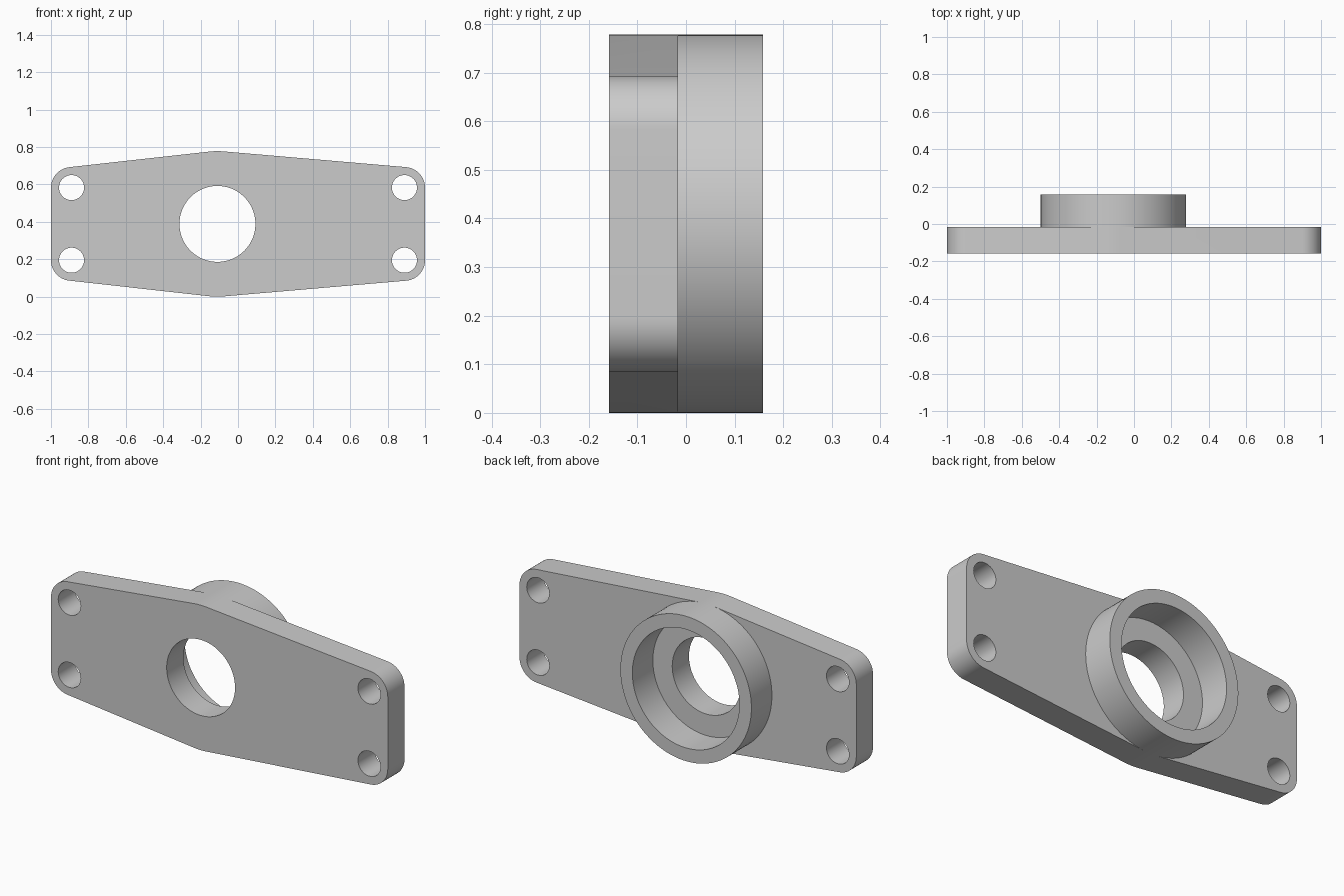
import bpy, bmesh
from math import cos, sin, pi, radians
from mathutils import Vector
from mathutils.geometry import convex_hull_2d

if "Cube" in bpy.data.objects:
    bpy.data.objects.remove(bpy.data.objects["Cube"])

FRONT, SEAT, BACK = -0.158, -0.016, 0.158   # plate front, plate back, collar rim
CX, CZ = -0.11, 0.389                       # bore centre
bm = bmesh.new()
cache = {}


def vert(p, y):
    key = (round(p[0], 5), round(p[1], 5), y)
    if key not in cache:
        cache[key] = bm.verts.new((p[0], y, p[1]))
    return cache[key]


def circle(x, z, r, n):
    return [(x + r * cos(2 * pi * i / n), z + r * sin(2 * pi * i / n)) for i in range(n)]


def pairs(loop):
    return list(zip(loop, loop[1:] + loop[:1]))


def wall(loop, y0, y1):
    for a, b in pairs(loop):
        bm.faces.new((vert(a, y0), vert(b, y0), vert(b, y1), vert(a, y1)))


def cap(segments, y):
    edges = []
    for a, b in segments:
        va, vb = vert(a, y), vert(b, y)
        edges.append(bm.edges.get((va, vb)) or bm.edges.new((va, vb)))
    bmesh.ops.triangle_fill(bm, edges=edges, use_beauty=True, normal=Vector((0, 1, 0)))


# Profiles: collar, counterbore, bore, bolt holes
collar = circle(CX, CZ, 0.389, 128)
counterbore = circle(CX, CZ, 0.318, 128)
bore = circle(CX, CZ, 0.203, 128)
corners = [(sx * 0.89, CZ + sz * 0.194) for sx in (-1, 1) for sz in (-1, 1)]
holes = [circle(x, z, 0.067, 48) for x, z in corners]

# Plate outline: tangent hull around the corner rounds and the collar
points = collar + [p for x, z in corners for p in circle(x, z, 0.11, 64)]
outline = [points[i] for i in convex_hull_2d([Vector(p) for p in points])]

# Walls
wall(outline, FRONT, SEAT)
wall(collar, SEAT, BACK)
wall(counterbore, SEAT, BACK)
wall(bore, FRONT, SEAT)
for hole in holes:
    wall(hole, FRONT, SEAT)

# Plate front, counterbore floor and collar rim
cap([s for loop in [outline, bore] + holes for s in pairs(loop)], FRONT)
cap(pairs(counterbore) + pairs(bore), SEAT)
cap(pairs(collar) + pairs(counterbore), BACK)

# Plate back: one wing each side of the collar, leaving out the shared arcs
outer = {frozenset(s) for s in pairs(outline)}
ring = {frozenset(s) for s in pairs(collar)}
border = [tuple(s) for s in outer ^ ring]
for side in (-1, 1):
    wing = [s for s in border if side * ((s[0][0] + s[1][0]) / 2 - CX) > 0]
    wing += [s for h in holes if side * h[0][0] > 0 for s in pairs(h)]
    cap(wing, SEAT)

bmesh.ops.recalc_face_normals(bm, faces=bm.faces)
mesh = bpy.data.meshes.new("flange_plate_with_collar")
bm.to_mesh(mesh)
bm.free()
body = bpy.data.objects.new("flange_plate_with_collar", mesh)
bpy.context.collection.objects.link(body)
bpy.context.view_layer.objects.active = body
body.select_set(True)
bpy.ops.object.shade_smooth_by_angle(angle=radians(30))
